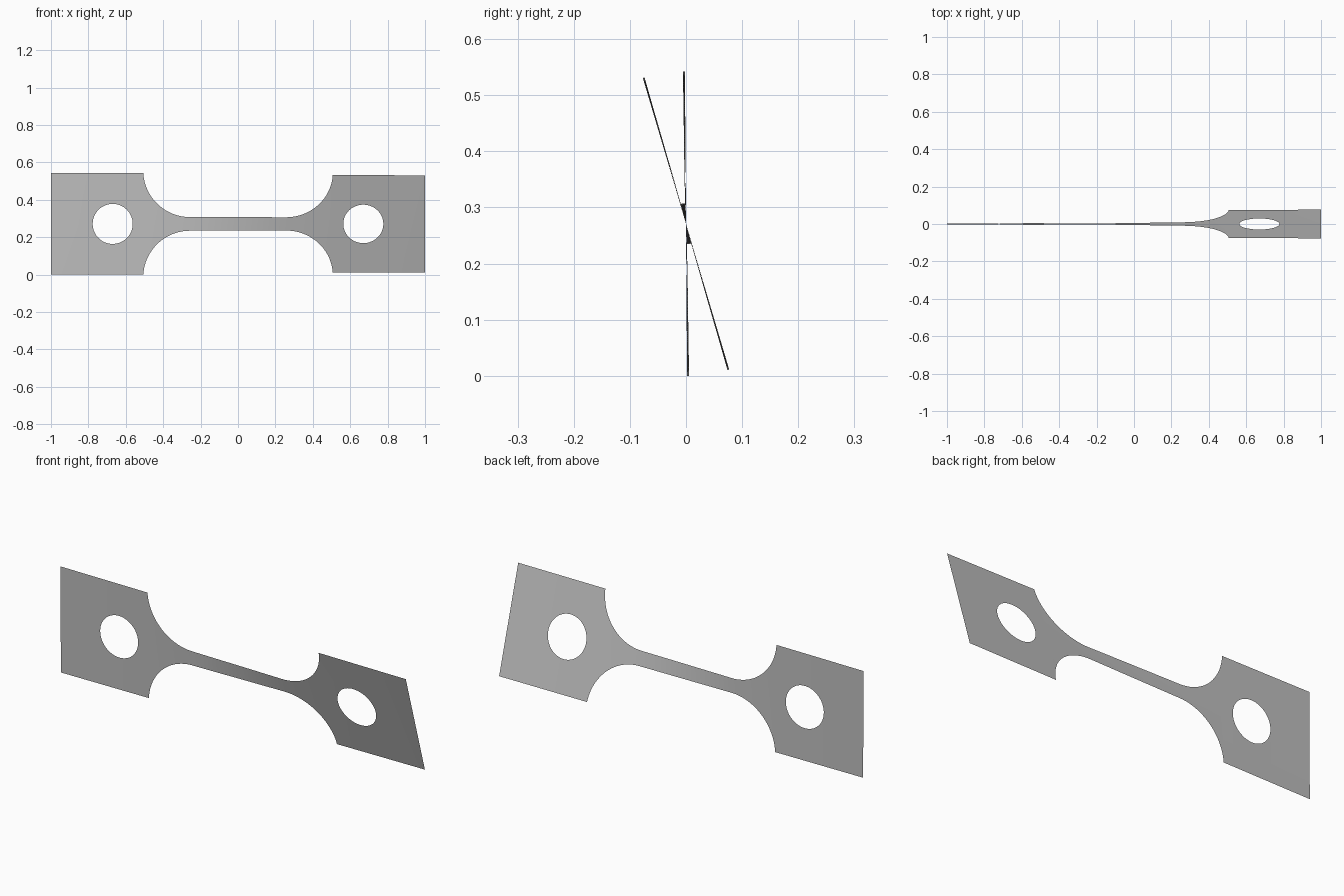
import bpy, bmesh, math

cube = bpy.data.objects.get("Cube")
if cube:
    bpy.data.objects.remove(cube, do_unlink=True)

HALF = 0.271              # half height of the end tabs
NECK = 0.0365             # half height of the narrow bar
FILLET, FILLET_X = 0.25, 0.257
HOLE_X, HOLE_R = 0.67, 0.107


def twist(x):
    """Twist angle along the strip: most of it happens in the narrow bar."""
    keys = [(-1, 0.4), (-0.5, 1.2), (-0.26, 2.6), (0.26, 14.6), (0.5, 15.8), (1, 16.5)]
    for (xa, a), (xb, b) in zip(keys, keys[1:]):
        if x <= xb:
            break
    return math.radians(a + (b - a) * (x - xa) / (xb - xa))


def half_profile():
    """Columns (x, outer half height, inner half height) from the middle outwards."""
    cols = [(FILLET_X * i / 12, NECK, 0) for i in range(12)]
    for i in range(25):                                   # concave shoulder
        t = math.radians(86 * i / 24)
        cols.append((FILLET_X + FILLET * math.sin(t),
                     min(HALF, NECK + FILLET * (1 - math.cos(t))), 0))
    cols[-1] = (cols[-1][0], HALF, 0)
    for i in range(33):                                   # round hole
        t = math.pi * i / 32
        r = HOLE_R * math.sin(t) if 0 < i < 32 else 0
        cols.append((HOLE_X - HOLE_R * math.cos(t), HALF, r))
    cols += [(0.89, HALF, 0), (1, HALF, 0)]
    return cols


# Full strip: mirror the half profile across the middle
half = half_profile()
columns = [(-x, o, i) for x, o, i in reversed(half[1:])] + half

bm = bmesh.new()
for side in (1, -1):                                      # upper and lower bands
    previous = None
    for x, outer, inner in columns:
        a = twist(x)
        pair = [bm.verts.new((x, -side * r * math.sin(a), HALF + side * r * math.cos(a)))
                for r in (inner, outer)]
        if previous:
            loop = [previous[0], pair[0], pair[1], previous[1]]
            bm.faces.new(loop if side > 0 else loop[::-1])
        previous = pair
bmesh.ops.remove_doubles(bm, verts=bm.verts, dist=0.00005)
for face in bm.faces:
    face.smooth = True

mesh = bpy.data.meshes.new("twisted_test_strip")
bm.to_mesh(mesh)
bm.free()
strip = bpy.data.objects.new("twisted_test_strip", mesh)
bpy.context.collection.objects.link(strip)

# Plain grey metal
grey = bpy.data.materials.new("grey_metal")
grey.use_nodes = True
colour = (0.52, 0.52, 0.52, 1)
grey.diffuse_color = colour
grey.node_tree.nodes["Principled BSDF"].inputs["Base Color"].default_value = colour
mesh.materials.append(grey)
